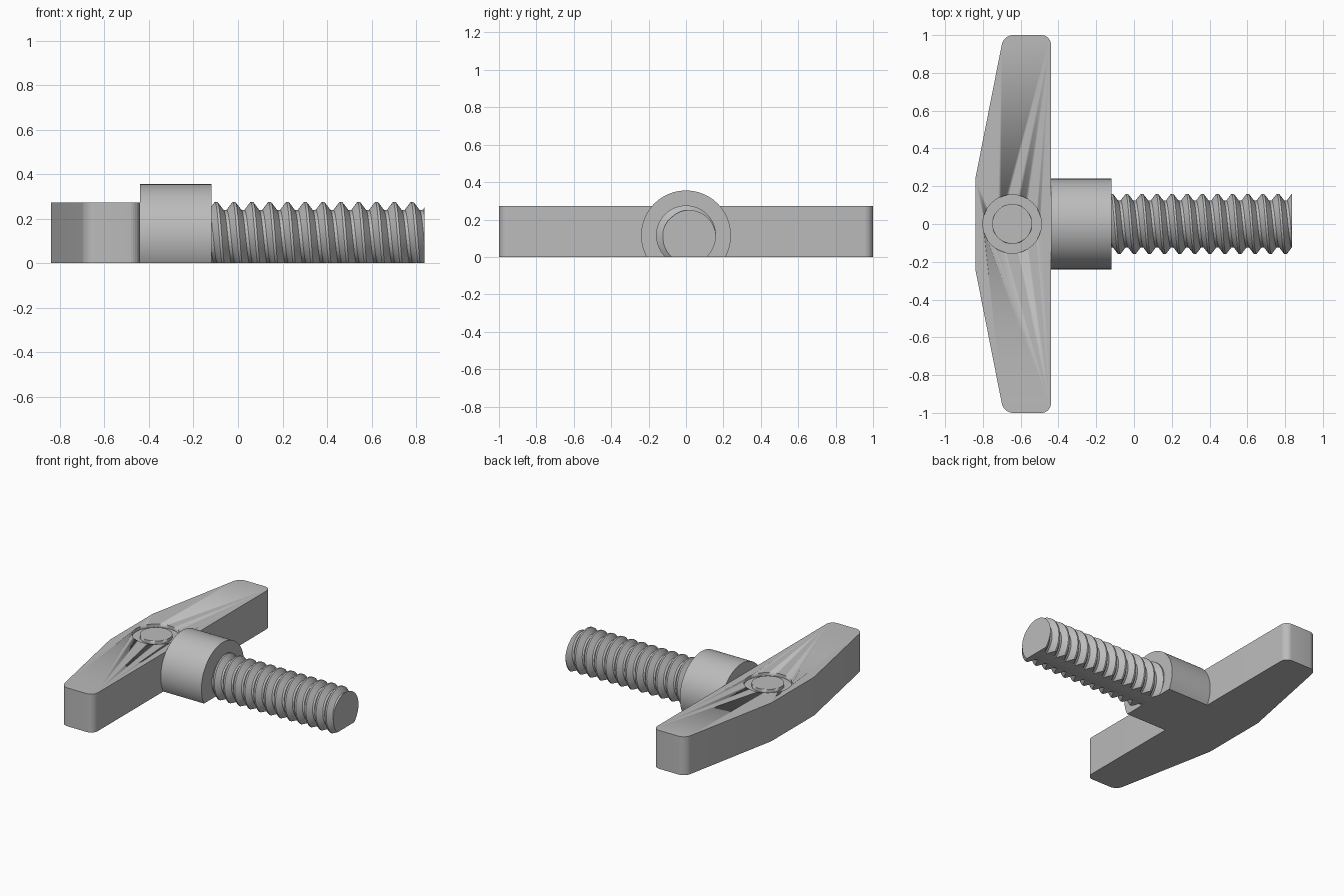
import bpy
import bmesh
from math import pi, cos, sin, radians
from mathutils import Matrix, Vector

cube = bpy.data.objects.get("Cube")
if cube:
    bpy.data.objects.remove(cube, do_unlink=True)

AXIS_Z = 0.115      # height of the screw axis; round parts are cut flat at z = 0

grey = bpy.data.materials.new("plain grey")
grey.use_nodes = True
grey.diffuse_color = (0.5, 0.5, 0.5, 1)
grey.node_tree.nodes["Principled BSDF"].inputs["Base Color"].default_value = (0.5, 0.5, 0.5, 1)


def finish(bm, name, angle=30):
    bmesh.ops.recalc_face_normals(bm, faces=bm.faces)
    mesh = bpy.data.meshes.new(name)
    bm.to_mesh(mesh)
    bm.free()
    mesh.materials.append(grey)
    obj = bpy.data.objects.new(name, mesh)
    bpy.context.collection.objects.link(obj)
    bpy.ops.object.select_all(action="DESELECT")
    obj.select_set(True)
    bpy.context.view_layer.objects.active = obj
    bpy.ops.object.shade_smooth_by_angle(angle=radians(angle))
    return obj


def cut_flat(bm):
    """Slice off everything under the floor and close the cut."""
    geom = bm.verts[:] + bm.edges[:] + bm.faces[:]
    bmesh.ops.bisect_plane(bm, geom=geom, dist=1e-6, plane_co=(0, 0, 0),
                           plane_no=(0, 0, 1), clear_inner=True)
    edges = [e for e in bm.edges if e.is_boundary]
    bmesh.ops.triangle_fill(bm, edges=edges, use_beauty=True, normal=(0, 0, -1))


# Tapered cross handle with rounded ends
bm = bmesh.new()
half = [(-0.44, -1), (-0.44, 1), (-0.69, 1), (-0.84, 0.24), (-0.84, -0.24), (-0.69, -1)]
face = bm.faces.new([bm.verts.new((x, y, 0)) for x, y in half])
top = bmesh.ops.extrude_face_region(bm, geom=[face])["geom"]
bmesh.ops.translate(bm, verts=[v for v in top if isinstance(v, bmesh.types.BMVert)],
                    vec=(0, 0, 0.273))
corners = [e for e in bm.edges
           if abs(e.verts[0].co.z - e.verts[1].co.z) > 0.1 and abs(e.verts[0].co.y) > 0.9]
bmesh.ops.bevel(bm, geom=corners, offset=0.05, segments=8, profile=0.5, affect="EDGES")
handle = finish(bm, "cross_handle", 11)

# Shallow ring groove in the top of the handle, leaving a round boss
bm = bmesh.new()
N = 64
rings = []
for r, z in ((0.105, 0.25), (0.155, 0.25), (0.155, 0.3), (0.105, 0.3)):
    rings.append([bm.verts.new((-0.645 + r * cos(2 * pi * i / N), r * sin(2 * pi * i / N), z))
                  for i in range(N)])
for a, b in zip(rings, rings[1:] + rings[:1]):
    for i in range(N):
        j = (i + 1) % N
        bm.faces.new((a[i], a[j], b[j], b[i]))
cutter = finish(bm, "groove_cutter")
cutter.hide_render = True
cutter.hide_viewport = True
groove = handle.modifiers.new("ring groove", "BOOLEAN")
groove.operation = "DIFFERENCE"
groove.solver = "EXACT"
groove.object = cutter

# Round collar with a flat underside
bm = bmesh.new()
place = Matrix.Translation((-0.28, 0, AXIS_Z)) @ Matrix.Rotation(pi / 2, 4, "Y")
bmesh.ops.create_cone(bm, cap_ends=True, segments=96, radius1=0.24, radius2=0.24,
                      depth=0.32, matrix=place)
cut_flat(bm)
finish(bm, "collar")

# Right-handed threaded shank: grid rows follow the helix and stop at both ends
PITCH, ROOT, CREST = 0.08, 0.124, 0.16
START, END = -0.13, 0.837
SEG = 72
PROFILE = (0.09, 0.43, 0.57, 0.91)   # root edge, crest edges, root edge along a pitch


def thread_radius(u):
    u %= 1
    a, b, c, d = PROFILE
    rise = min((u - a) / (b - a), (d - u) / (d - c), 1)
    return ROOT + (CREST - ROOT) * max(rise, 0)


bm = bmesh.new()
stations = [k + p for k in range(-3, 14) for p in PROFILE]
grid = []
for s in stations:
    row = []
    for i in range(SEG + 1):
        t = 2 * pi * i / SEG
        lead = PITCH * (t / (2 * pi) - 0.25)
        x = min(max(-0.058 + PITCH * s + lead, START), END)
        r = thread_radius((x + 0.058 - lead) / PITCH)
        row.append(bm.verts.new((x, r * cos(t), AXIS_Z + r * sin(t))))
    grid.append(row)
for a, b in zip(grid, grid[1:]):
    for i in range(SEG):
        quad = (a[i], a[i + 1], b[i + 1], b[i])
        xs = [v.co.x for v in quad]
        if max(xs) - min(xs) > 1e-6:
            bm.faces.new(quad)
bmesh.ops.remove_doubles(bm, verts=bm.verts, dist=1e-5)
bmesh.ops.delete(bm, geom=[v for v in bm.verts if not v.link_faces], context="VERTS")

# Flat end caps, as fans around the axis
for x in (START, END):
    rim = [e for e in bm.edges
           if e.is_boundary and all(abs(v.co.x - x) < 1e-5 for v in e.verts)]
    hub = bm.verts.new(Vector((x, 0, AXIS_Z)))
    for e in rim:
        bm.faces.new((e.verts[0], e.verts[1], hub))
cut_flat(bm)
finish(bm, "threaded_shank", 25)
